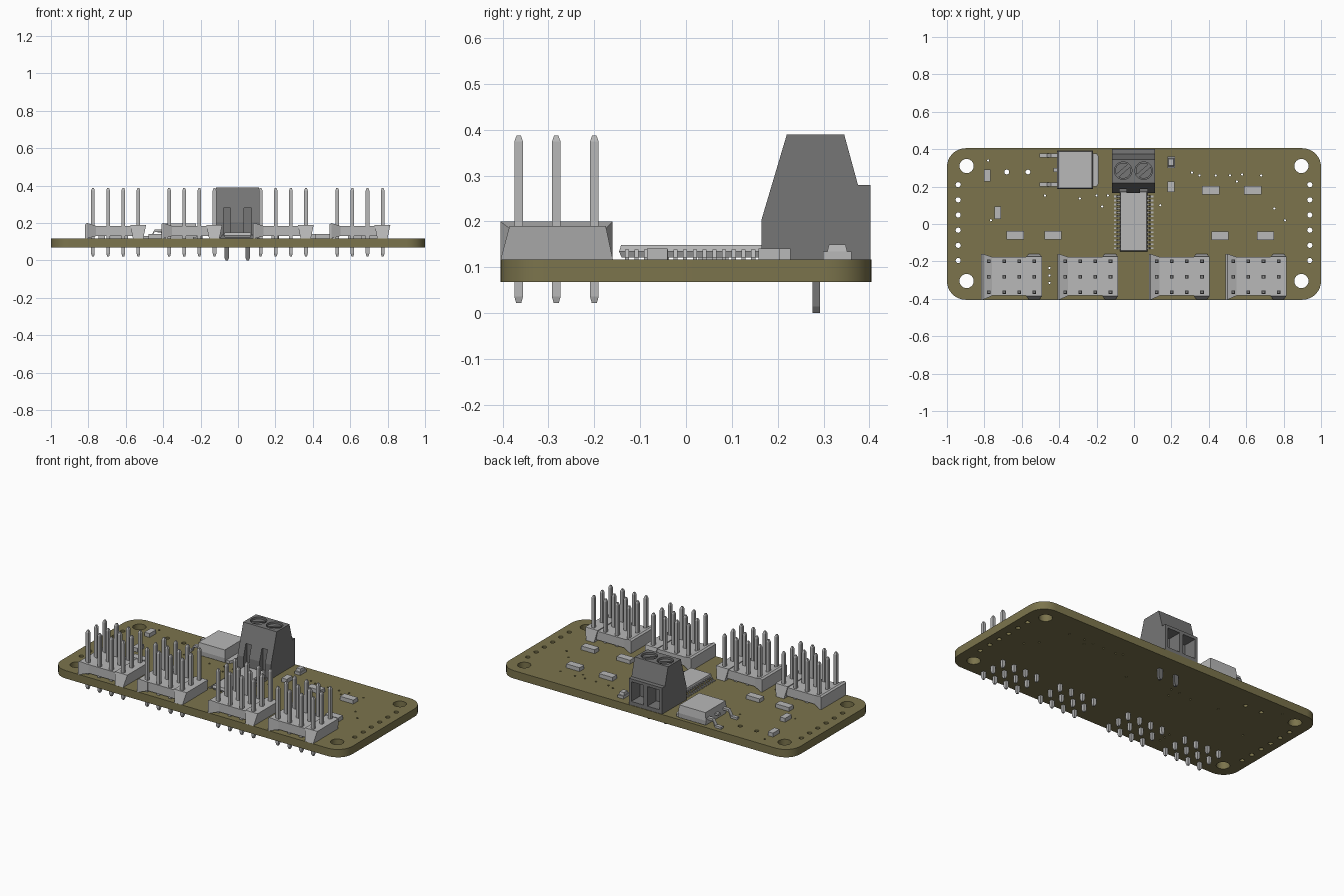
import bpy, bmesh, math

cube = bpy.data.objects.get("Cube")
if cube:
    bpy.data.objects.remove(cube, do_unlink=True)


def material(name, rgb):
    m = bpy.data.materials.new(name)
    m.use_nodes = True
    m.diffuse_color = (*rgb, 1)
    m.node_tree.nodes["Principled BSDF"].inputs["Base Color"].default_value = (*rgb, 1)
    return m


OLIVE = material("olive board", (0.2, 0.175, 0.073))
LIGHT = material("light grey", (0.48, 0.48, 0.48))
DARK = material("dark grey", (0.18, 0.18, 0.18))
BOTTOM, TOP = 0.068, 0.117


def loft(bm, sections):
    """Skin a closed solid through matching rings of points."""
    rings = [[bm.verts.new(p) for p in s] for s in sections]
    n = len(rings[0])
    for a, b in zip(rings, rings[1:]):
        for i in range(n):
            bm.faces.new((a[i], a[(i + 1) % n], b[(i + 1) % n], b[i]))
    bm.faces.new(rings[0])
    bm.faces.new(rings[-1])


def rect(cx, cy, w, d, z):
    return [(cx + sx * w / 2, cy + sy * d / 2, z)
            for sx, sy in ((-1, -1), (1, -1), (1, 1), (-1, 1))]


def box(bm, cx, cy, w, d, z0, z1):
    loft(bm, [rect(cx, cy, w, d, z0), rect(cx, cy, w, d, z1)])


def circle(cx, cy, r, n):
    return [(cx + r * math.cos(2 * math.pi * i / n), cy + r * math.sin(2 * math.pi * i / n))
            for i in range(n)]


def finish(name, bm, mat):
    bmesh.ops.recalc_face_normals(bm, faces=bm.faces)
    me = bpy.data.meshes.new(name)
    bm.to_mesh(me)
    bm.free()
    me.materials.append(mat)
    ob = bpy.data.objects.new(name, me)
    bpy.context.collection.objects.link(ob)
    return ob


def bake(ob):
    """Replace the object's mesh by its evaluated one."""
    dg = bpy.context.evaluated_depsgraph_get()
    return bpy.data.meshes.new_from_object(ob.evaluated_get(dg))


# Circuit board: rounded outline with drilled holes, filled as a flat curve
outline = []
R = 0.1
for k, (sx, sy) in enumerate(((1, 1), (-1, 1), (-1, -1), (1, -1))):
    for j in range(9):
        a = math.pi / 2 * (k + j / 8)
        outline.append((sx * (1 - R) + R * math.cos(a), sy * (0.405 - R) + R * math.sin(a)))
loops = [outline]
for s in (-1, 1):
    for y in (-0.305, 0.31):
        loops.append(circle(s * 0.895, y, 0.038, 24))
    for i in range(6):
        loops.append(circle(s * 0.94, 0.21 - i * 0.081, 0.014, 12))
loops += [circle(x, 0.278, 0.013, 12) for x in (-0.68, -0.567)]
vias = [(-0.78, 0.34), (-0.765, 0.02), (-0.476, 0.152), (-0.17, 0.093), (-0.14, 0.152),
        (-0.29, 0.136), (-0.2, 0.152), (0.31, 0.275), (0.35, 0.26), (0.437, 0.26),
        (0.513, 0.26), (0.55, 0.227), (0.578, 0.265), (0.68, 0.26), (0.14, 0.1),
        (0.75, 0.083), (0.807, 0.02)] + [(-0.452, -0.235 - i * 0.04) for i in range(3)]
loops += [circle(x, y, 0.006, 8) for x, y in vias]

curve = bpy.data.curves.new("board_outline", "CURVE")
curve.dimensions = "2D"
curve.fill_mode = "BOTH"
curve.extrude = (TOP - BOTTOM) / 2
for pts in loops:
    sp = curve.splines.new("POLY")
    sp.points.add(len(pts) - 1)
    for p, (x, y) in zip(sp.points, pts):
        p.co = (x, y, 0, 1)
    sp.use_cyclic_u = True
source = bpy.data.objects.new("board_outline", curve)
bpy.context.collection.objects.link(source)
board_mesh = bake(source)
bpy.data.objects.remove(source, do_unlink=True)
bm = bmesh.new()
bm.from_mesh(board_mesh)
bmesh.ops.remove_doubles(bm, verts=bm.verts, dist=0.0001)
bmesh.ops.translate(bm, verts=bm.verts, vec=(0, 0, (TOP + BOTTOM) / 2))
board = finish("circuit_board", bm, OLIVE)
board.data.materials.clear()
board.data.materials.append(OLIVE)


# Pin headers: a bar with flared end caps and a grid of pointed pins
def x_section(x, y0, y1, z0, z1):
    return [(x, y0, z0), (x, y1, z0), (x, y1, z1), (x, y0, z1)]


for n, cx in enumerate((-0.654, -0.247, 0.242, 0.652)):
    bm = bmesh.new()
    box(bm, cx, -0.28, 0.27, 0.205, 0.13, 0.184)
    loft(bm, [x_section(cx - 0.163, -0.405, -0.16, TOP, 0.192),
              x_section(cx - 0.153, -0.405, -0.16, TOP, 0.2),
              x_section(cx - 0.105, -0.384, -0.176, 0.13, 0.184)])
    loft(bm, [rect(cx + 0.12, -0.282, 0.055, 0.245, TOP),
              rect(cx + 0.12, -0.28, 0.085, 0.21, 0.19)])
    finish(f"header_body_{n + 1}", bm, LIGHT)

    bm = bmesh.new()
    for i in range(4):
        for y in (-0.365, -0.283, -0.2):
            x = cx + (i - 1.5) * 0.081
            loft(bm, [rect(x, y, w, w, z) for w, z in
                      ((0.011, 0.022), (0.019, 0.036), (0.019, 0.374), (0.009, 0.388))])
    finish(f"header_pins_{n + 1}", bm, LIGHT)

# Screw terminal: side profile pushed through, then pockets cut out
profile = [(0.165, TOP), (0.165, 0.205), (0.22, 0.39), (0.345, 0.39),
           (0.375, 0.28), (0.402, 0.28), (0.402, TOP)]
bm = bmesh.new()
loft(bm, [[(x, y, z) for y, z in profile] for x in (-0.118, 0.112)])
terminal = finish("screw_terminal", bm, DARK)

bm = bmesh.new()
for x in (-0.058, 0.052):
    loft(bm, [[(px, py, z) for px, py in circle(x, 0.285, 0.047, 24)] for z in (0.365, 0.42)])
    box(bm, x, 0.38, 0.085, 0.13, 0.14, 0.262)
    box(bm, x, 0.17, 0.038, 0.06, 0.14, 0.28)
cutter = finish("terminal_cutter", bm, DARK)
cutter.hide_render = True
mod = terminal.modifiers.new("pockets", "BOOLEAN")
mod.operation = "DIFFERENCE"
mod.solver = "EXACT"
mod.object = cutter
cut_mesh = bake(terminal)
terminal.modifiers.clear()
terminal.data = cut_mesh
bpy.data.objects.remove(cutter, do_unlink=True)

# Terminal screws (two half heads leave a diagonal slot) and solder legs
bm = bmesh.new()
for x in (-0.058, 0.052):
    for half in (0, math.pi):
        arc = [(math.pi / 4 + half + math.radians(a)) for a in range(8, 173, 12)]
        loft(bm, [[(x + 0.042 * math.cos(a), 0.285 + 0.042 * math.sin(a), z) for a in arc]
                  for z in (0.36, 0.38)])
finish("terminal_screws", bm, DARK)
bm = bmesh.new()
for x in (-0.06, 0.052):
    loft(bm, [rect(x, 0.284, w, 0.017, z) for w, z in
              ((0.012, 0), (0.026, 0.015), (0.026, TOP + 0.01))])
finish("terminal_legs", bm, DARK)

# Driver chip with fourteen leads on each long side
bm = bmesh.new()
loft(bm, [rect(-0.002, 0.015, w, d, z) for w, d, z in
          ((0.135, 0.31, 0.121), (0.147, 0.322, 0.134), (0.138, 0.313, 0.149))])
finish("driver_chip", bm, LIGHT)


def lead(bm, x, y, s, length, width, height, t):
    """Bent lead running outwards along s from x, down to the board."""
    path = [(0, height), (0.4, height), (0.6, TOP + t), (1, TOP + t)]
    loft(bm, [x_section(x + s * length * u, y - width / 2, y + width / 2, z - t, z)
              for u, z in path])


bm = bmesh.new()
for i in range(14):
    for s in (-1, 1):
        lead(bm, -0.002 + s * 0.068, -0.129 + i * 0.0212, s, 0.038, 0.009, 0.139, 0.006)
finish("chip_leads", bm, LIGHT)

# Voltage regulator with metal tab and two long leads
bm = bmesh.new()
loft(bm, [rect(-0.315, 0.289, w, d, z) for w, d, z in
          ((0.185, 0.2, TOP + 0.004), (0.192, 0.206, 0.15), (0.18, 0.195, 0.198))])
finish("regulator_body", bm, LIGHT)
bm = bmesh.new()
loft(bm, [[(x, y, z) for x, y in ((-0.24, 0.2), (-0.2, 0.2), (-0.19, 0.215),
          (-0.19, 0.363), (-0.2, 0.378), (-0.24, 0.378))] for z in (TOP, 0.133)])
for y in (0.212, 0.366):
    lead(bm, -0.405, y, -1, 0.1, 0.022, 0.166, 0.013)
box(bm, -0.418, 0.289, 0.025, 0.022, 0.15, 0.163)
finish("regulator_metal", bm, LIGHT)

# Small chip parts: x, y, width, depth
small = [(-0.785, 0.26, 0.036, 0.065), (-0.728, 0.06, 0.036, 0.065),
         (-0.635, -0.06, 0.092, 0.045), (-0.433, -0.06, 0.092, 0.045),
         (0.41, 0.181, 0.092, 0.045), (0.635, 0.181, 0.092, 0.045),
         (0.46, -0.063, 0.092, 0.045), (0.703, -0.063, 0.092, 0.045),
         (0.198, 0.199, 0.036, 0.057)]
bm = bmesh.new()
for x, y, w, d in small:
    box(bm, x, y, w, d, TOP, 0.141)
finish("small_chips", bm, LIGHT)

# Status light: wide base with a raised lens
bm = bmesh.new()
box(bm, 0.198, 0.33, 0.04, 0.063, TOP, 0.134)
loft(bm, [rect(0.198, 0.33, 0.034, 0.044, 0.134), rect(0.198, 0.33, 0.028, 0.036, 0.15)])
finish("status_light", bm, LIGHT)
